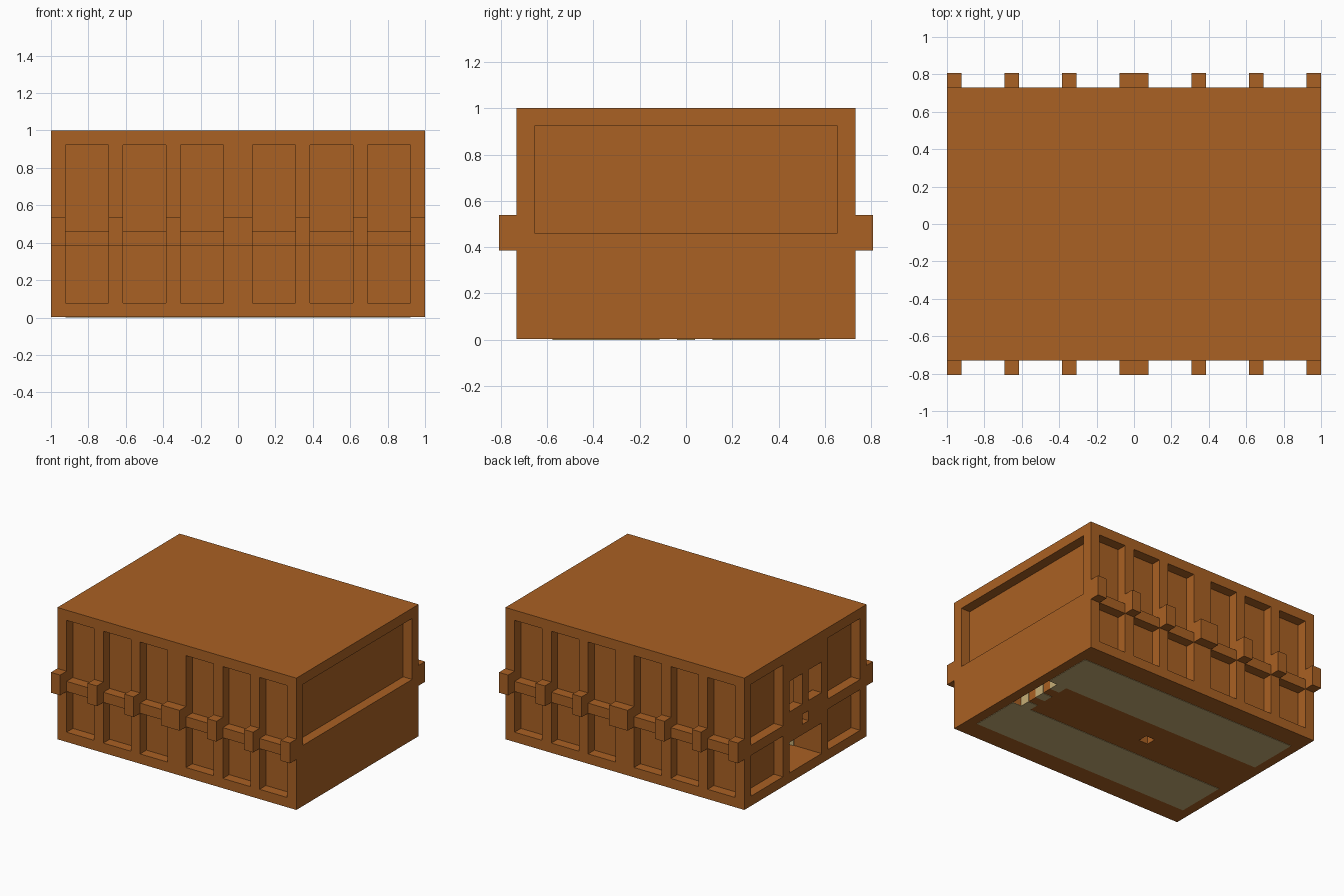
import bpy
import bmesh

if "Cube" in bpy.data.objects:
    bpy.data.objects.remove(bpy.data.objects["Cube"], do_unlink=True)

U = 1 / 13  # the whole design sits on this module


def material(name, rgb):
    mat = bpy.data.materials.new(name)
    mat.use_nodes = True
    mat.diffuse_color = (*rgb, 1)
    mat.node_tree.nodes["Principled BSDF"].inputs["Base Color"].default_value = (*rgb, 1)
    return mat


brown = material("warm_brown", (0.40, 0.119, 0.017))
tan = material("pale_tan", (0.56, 0.42, 0.18))


def boxes(name, spans, mat):
    """One object from boxes given as (x range, y range, z range) in modules."""
    bm = bmesh.new()
    for span in spans:
        verts = bmesh.ops.create_cube(bm, size=1)["verts"]
        for v in verts:
            for axis, (low, high) in enumerate(span):
                v.co[axis] = U * (low + (v.co[axis] + 0.5) * (high - low))
    mesh = bpy.data.meshes.new(name)
    bm.to_mesh(mesh)
    bm.free()
    mesh.materials.append(mat)
    obj = bpy.data.objects.new(name, mesh)
    bpy.context.collection.objects.link(obj)
    return obj


def carve(target, name, spans):
    cutter = boxes(name, spans, brown)
    cutter.hide_render = True
    mod = target.modifiers.new(name, 'BOOLEAN')
    mod.operation = 'DIFFERENCE'
    mod.solver = 'EXACT'
    mod.object = cutter
    bpy.context.view_layer.objects.active = target
    bpy.ops.object.modifier_apply(modifier=name)
    bpy.data.objects.remove(cutter, do_unlink=True)


def both(low, high):
    return [(low, high), (-high, -low)]


body = boxes("body", [((-13, 13), (-9.5, 9.5), (0.04, 13))], brown)

# recessed panels along both long sides, split by a belt rail
panels = []
for low, high in ((1, 4), (5, 8), (9, 12)):
    for xs in both(low, high):
        for ys in both(8.52, 10):
            panels += [(xs, ys, (1, 5)), (xs, ys, (6, 12))]
carve(body, "side_panels", panels)

# closed end recess and the paired recesses beside the doorway
ends = [((12.02, 14), (-8.5, 8.5), (6, 12))]
for ys in both(3.5, 8.5):
    ends += [((-14, -12.02), ys, (1, 5)), ((-14, -12.02), ys, (6, 12))]
carve(body, "end_panels", ends)

# central passage
carve(body, "passage", [((-12, 12), (-2.5, 2.5), (1, 10))])

# doorway, twin windows over it, and floor openings
openings = [((-14, -11.5), (-2.5, 2.5), (1, 4)),
            ((-14, -11.5), (-0.5, 0.5), (5, 6)),
            ((11, 12), (-2.5, 2.5), (-1, 2)),
            ((-2, -1), (-0.5, 0.5), (-1, 2))]
openings += [((-14, -11.5), ys, (7, 10)) for ys in both(0.5, 2.5)]
carve(body, "openings", openings)

# belt blocks standing proud of every post
blocks = []
for ys in both(9.5, 10.5):
    blocks.append(((-1, 1), ys, (5, 7)))
    for low, high in ((4, 5), (8, 9), (12, 13)):
        blocks += [(xs, ys, (5, 7)) for xs in both(low, high)]
boxes("belt_blocks", blocks, brown)

# pale underside panels, passage wall strips and floor end studs
boxes("underside_panels", [((-12, 12), ys, (0, 0.1)) for ys in both(2.5, 7.5)], tan)
boxes("passage_strips", [((-10, 11), ys, (1, 3)) for ys in both(2.42, 2.52)], tan)
boxes("floor_studs", [((10, 11.05), (y - 0.5, y + 0.5), (0, 0.97)) for y in (-2, 0, 2)], tan)
